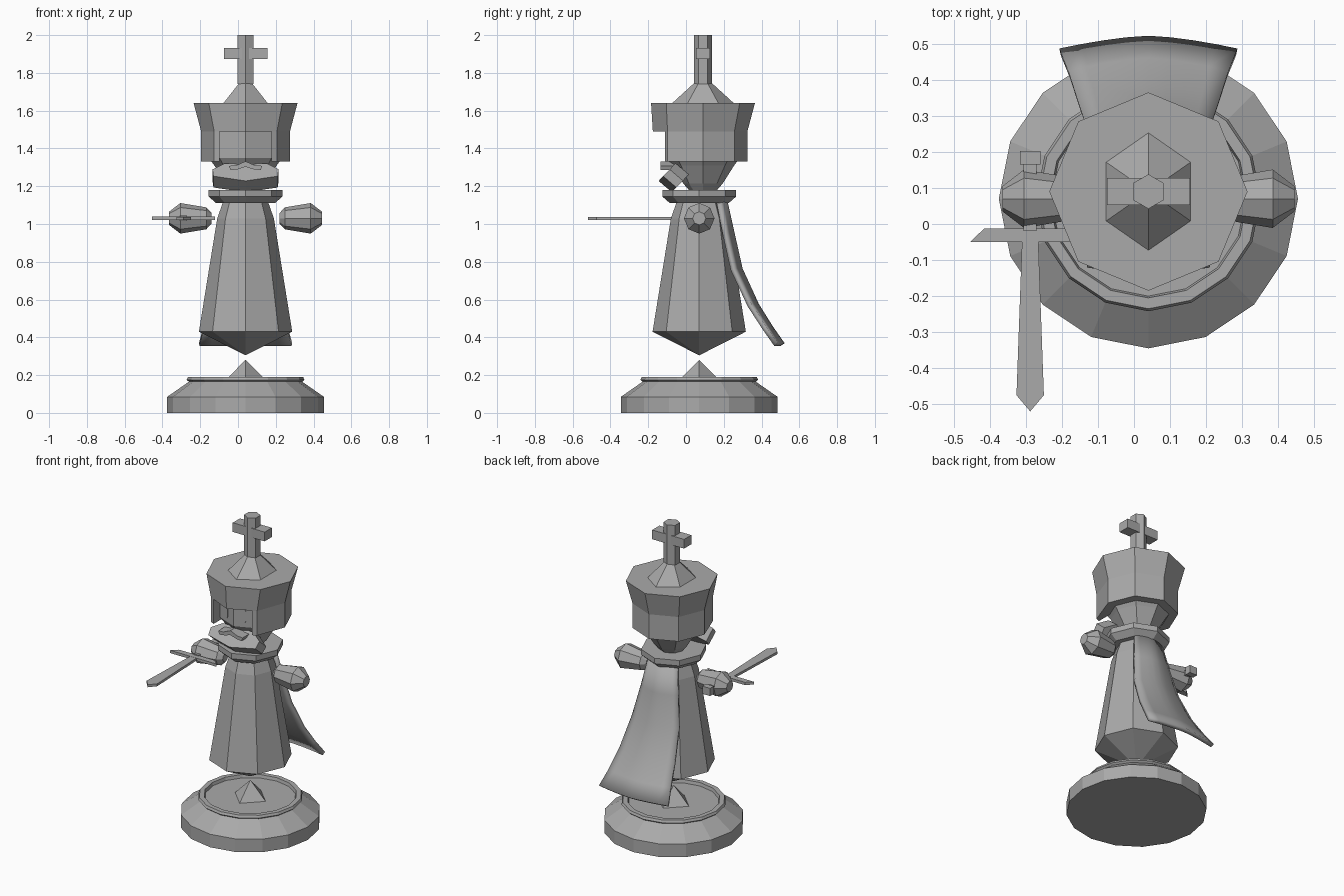
import bpy, bmesh, math
from mathutils import Vector

if "Cube" in bpy.data.objects:
    bpy.data.objects.remove(bpy.data.objects["Cube"])

CX, BY, HY = 0.04, 0.07, 0.09   # centre line, body depth, head depth
grey = bpy.data.materials.new("stone_grey")
grey.diffuse_color = (0.4, 0.4, 0.4, 1)
grey.use_nodes = True
grey.node_tree.nodes["Principled BSDF"].inputs["Base Color"].default_value = grey.diffuse_color


def finish(name, bm):
    bmesh.ops.remove_doubles(bm, verts=bm.verts, dist=1e-5)
    bmesh.ops.recalc_face_normals(bm, faces=bm.faces)
    me = bpy.data.meshes.new(name)
    bm.to_mesh(me)
    bm.free()
    me.materials.append(grey)
    ob = bpy.data.objects.new(name, me)
    bpy.context.collection.objects.link(ob)
    return ob


def lathe(name, profile, sides, centre, axis='Z', sx=1.0, start=0.0):
    """Rings of (radius, position) along an axis, closed at both ends."""
    bm = bmesh.new()
    rings = []
    for r, h in profile:
        ring = []
        for i in range(sides):
            a = start + 2 * math.pi * i / sides
            u, v = r * math.cos(a) * sx, r * math.sin(a)
            p = (u, v, h) if axis == 'Z' else (h, u, v)
            ring.append(bm.verts.new(Vector(p) + Vector(centre)))
        rings.append(ring)
    for a, b in zip(rings, rings[1:]):
        for i in range(sides):
            j = (i + 1) % sides
            bm.faces.new((a[i], a[j], b[j], b[i]))
    bm.faces.new(rings[0])
    bm.faces.new(rings[-1])
    bmesh.ops.dissolve_degenerate(bm, dist=1e-5, edges=bm.edges)
    return finish(name, bm)


def prism(name, outline, place, d0, d1):
    """Extrude an outline between depths d0 and d1; place maps (u, v, d) to a point."""
    bm = bmesh.new()
    a, b = [[bm.verts.new(place(u, v, d)) for u, v in outline] for d in (d0, d1)]
    n = len(outline)
    bm.faces.new(a)
    bm.faces.new(b[::-1])
    for i in range(n):
        j = (i + 1) % n
        bm.faces.new((a[i], b[i], b[j], a[j]))
    return finish(name, bm)


def box(name, x0, x1, y0, y1, z0, z1):
    return prism(name, [(x0, y0), (x1, y0), (x1, y1), (x0, y1)],
                 lambda u, v, d: Vector((u, v, d)), z0, z1)


def mirrored(half):
    """Complete a right-hand outline by reflecting it across u = 0."""
    return half + [(-u, v) for u, v in reversed(half) if abs(u) > 1e-6]


# Base with a rim and a recessed floor
lathe("base", [(0.415, 0), (0.415, 0.085), (0.30, 0.165), (0.312, 0.175), (0.305, 0.19),
               (0.275, 0.19), (0.27, 0.17), (0.001, 0.17)], 16, (CX, BY, 0))
lathe("base_spike", [(0.112, 0.168), (0.0005, 0.28)], 4, (CX, BY, 0))

# Floating robe and collar
lathe("robe", [(0.0005, 0.305), (0.247, 0.43), (0.15, 1.03), (0.12, 1.115)], 8, (CX, BY, 0))
lathe("collar", [(0.155, 1.11), (0.195, 1.145), (0.195, 1.18), (0.12, 1.18)], 8, (CX, BY, 0))

# Head and eyes
lathe("head", [(0.07, 1.175), (0.105, 1.215), (0.165, 1.31), (0.195, 1.35), (0.195, 1.5)],
      8, (CX, HY, 0))
for side, label in ((-1, "left"), (1, "right")):
    prism(label + "_eye", [(0, 1.375), (0.009, 1.39), (0.009, 1.455), (0, 1.47),
                           (-0.009, 1.455), (-0.009, 1.39)],
          lambda u, v, d: Vector((CX + side * 0.063 + u,
                                  HY - 0.195 + 0.414 * (0.063 + side * u) - d, v)), -0.003, 0.004)

# Crown with an opening for the face
crown = lathe("crown", [(0.235, 1.33), (0.235, 1.49), (0.275, 1.64)], 8, (CX, HY, 0))
for v in crown.data.vertices:
    if v.co.z < 1.6 and v.co.y < HY - 0.01:
        v.co.y = HY + (v.co.y - HY) * 1.13
cutter = box("face_cutter", CX - 0.138, CX + 0.138, HY - 0.5, HY, 1.2, 1.49)
cutter.hide_render = True
cutter.hide_viewport = True
cut = crown.modifiers.new("face_opening", 'BOOLEAN')
cut.object = cutter
cut.solver = 'EXACT'

# Crown peak and cross
lathe("crown_peak", [(0.165, 1.638), (0.048, 1.745)], 6, (CX, HY, 0), sx=0.83, start=math.pi / 6)
lathe("cross_post", [(0.048, 1.74), (0.048, 2.0)], 6, (CX, HY, 0), start=math.pi / 6)
box("cross_arm", CX - 0.115, CX + 0.115, HY - 0.037, HY + 0.037, 1.873, 1.933)

# Moustache
prism("moustache", mirrored([(0, 1.332), (0.05, 1.31), (0.088, 1.308), (0.08, 1.285),
                             (0.04, 1.29), (0, 1.303)]),
      lambda u, v, d: Vector((CX + u, d, v)), -0.135, -0.05)

# Beard, a wedge tilted forwards
prism("beard", mirrored([(0, 0), (0.17, 0.035), (0.175, 0.085), (0.11, 0.13), (0, 0.13)]),
      lambda u, v, d: Vector((CX + u, -0.145 + 0.69 * v + 0.76 * d,
                              1.228 + 0.72 * v - 0.65 * d)), 0, 0.092)

# Floating hands
for side, label in ((-1, "left"), (1, "right")):
    lathe(label + "_hand", [(0.028, side * 0.18), (0.058, side * 0.208),
                            (0.081, side * 0.345), (0.035, side * 0.405)],
          8, (CX, BY, 1.03), axis='X')


# Sword lying flat
def flat(u, v, d):
    return Vector((-0.288 + u, v, d))


prism("sword_blade", mirrored([(0, -0.52), (0.038, -0.475), (0.022, -0.03), (0, -0.03)]),
      flat, 1.022, 1.038)
prism("sword_guard", mirrored([(0.167, -0.05), (0.128, -0.013)]), flat, 1.021, 1.039)
prism("sword_grip", mirrored([(0.018, -0.02), (0.018, 0.17)]), flat, 1.015, 1.045)
prism("sword_pommel", mirrored([(0.028, 0.165), (0.028, 0.203)]), flat, 1.005, 1.055)

# Cape: rows of (half width, centre depth, height, bow of the edges)
rows = [(0.10, 0.205, 1.13, 0.035), (0.13, 0.245, 0.95, 0.04), (0.165, 0.288, 0.76, 0.04),
        (0.195, 0.375, 0.57, 0.038), (0.22, 0.45, 0.45, 0.035), (0.245, 0.512, 0.362, 0.035)]
bm = bmesh.new()
cols = 8
grid = []
for w, y, z, bow in rows:
    ts = [-1 + 2 * i / cols for i in range(cols + 1)]
    grid.append([bm.verts.new((CX + w * t, y - bow * abs(t) ** 1.5, z)) for t in ts])
for a, b in zip(grid, grid[1:]):
    for i in range(cols):
        bm.faces.new((a[i], a[i + 1], b[i + 1], b[i]))
cape = finish("cape", bm)
cloth = cape.modifiers.new("thickness", 'SOLIDIFY')
cloth.thickness = 0.025
cloth.offset = 0
bpy.context.view_layer.objects.active = cape
cape.select_set(True)
bpy.ops.object.shade_smooth_by_angle(angle=math.radians(40))
